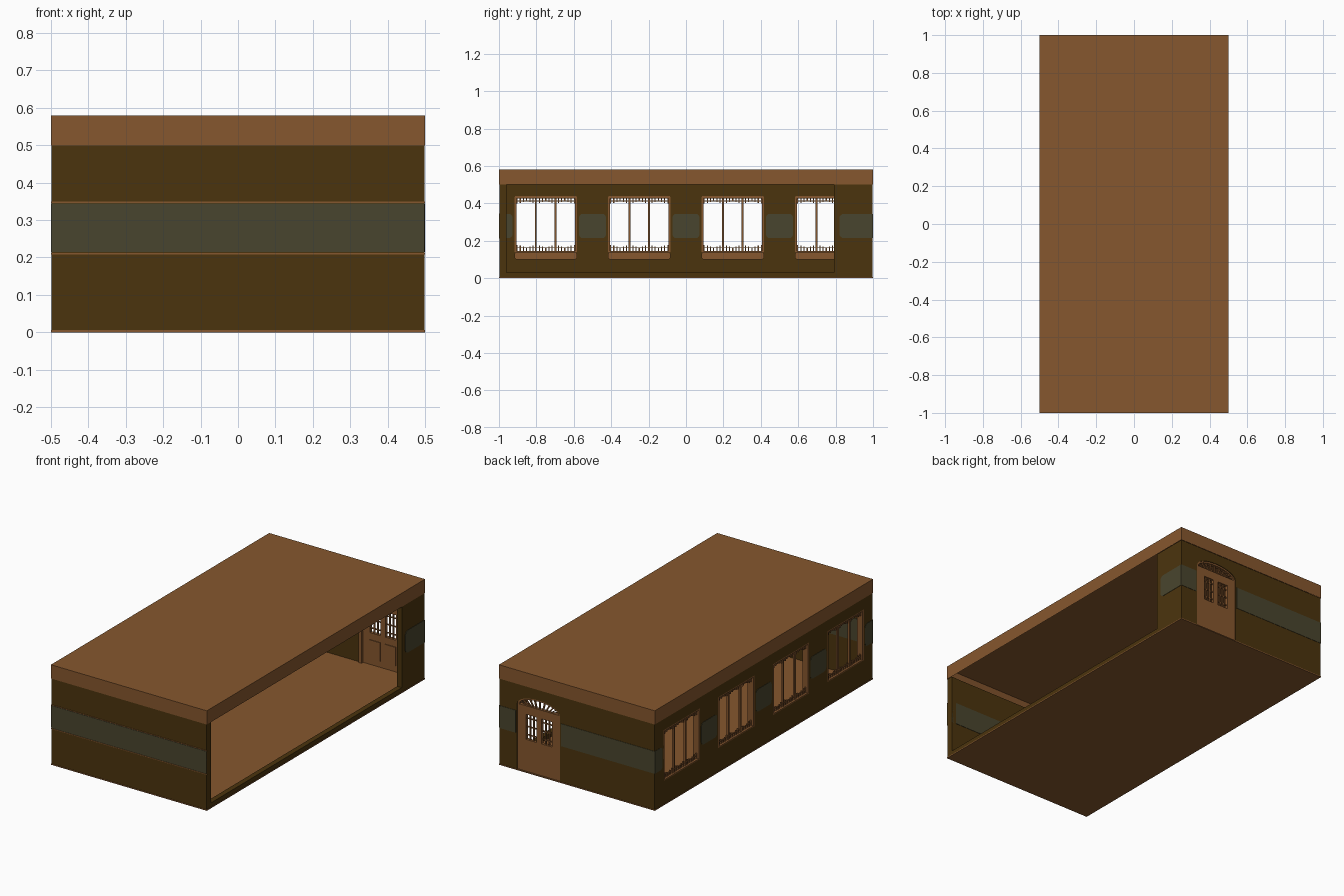
import bpy, bmesh, math

if "Cube" in bpy.data.objects:
    bpy.data.objects.remove(bpy.data.objects["Cube"])

def lin(c):
    c /= 255
    return c / 12.92 if c <= 0.04045 else ((c + 0.055) / 1.055) ** 2.4

def material(name, r, g, b):
    m = bpy.data.materials.new(name)
    m.diffuse_color = (lin(r), lin(g), lin(b), 1)
    m.use_nodes = True
    m.node_tree.nodes["Principled BSDF"].inputs["Base Color"].default_value = m.diffuse_color
    return m

BROWN = material("warm_brown", 134, 87, 46)
OLIVE = material("dark_olive_brown", 75, 52, 13)
GREY = material("grey_olive", 73, 69, 46)

def finish(name, bm, mat):
    bmesh.ops.recalc_face_normals(bm, faces=bm.faces)
    me = bpy.data.meshes.new(name)
    bm.to_mesh(me)
    bm.free()
    me.materials.append(mat)
    ob = bpy.data.objects.new(name, me)
    bpy.context.collection.objects.link(ob)
    return ob

def boxes(name, mat, items):
    """One object from boxes given as (x0, x1, y0, y1, z0, z1)."""
    bm = bmesh.new()
    for x0, x1, y0, y1, z0, z1 in items:
        vs = bmesh.ops.create_cube(bm, size=1)["verts"]
        for v in vs:
            v.co = (x0 if v.co.x < 0 else x1, y0 if v.co.y < 0 else y1, z0 if v.co.z < 0 else z1)
    return finish(name, bm, mat)

def prism(name, mat, pts, axis, a, b):
    """Extrude a 2D outline (side, z) along x or y from a to b."""
    bm = bmesh.new()
    loops = [[bm.verts.new((d, s, z) if axis == "x" else (s, d, z)) for s, z in pts] for d in (a, b)]
    bm.faces.new(loops[0])
    bm.faces.new(loops[1])
    n = len(pts)
    for i in range(n):
        j = (i + 1) % n
        bm.faces.new((loops[0][i], loops[0][j], loops[1][j], loops[1][i]))
    return finish(name, bm, mat)

def rounded(s0, s1, z0, z1, r0, r1):
    """Rectangle with corner radius r0 on its low side and r1 on its high side."""
    out = []
    for cx, cz, r, start in ((s1 - r1, z1 - r1, r1, 0), (s0 + r0, z1 - r0, r0, 90),
                             (s0 + r0, z0 + r0, r0, 180), (s1 - r1, z0 + r1, r1, 270)):
        for k in range(5 if r else 1):
            t = math.radians(start + k * 22.5)
            out.append((cx + r * math.cos(t), cz + r * math.sin(t)))
    return out

X, Y, T, TOP = 0.498, 0.998, 0.03, 0.5   # outer wall planes, thickness, wall top
XI, YI, B = X - T, Y - T, 0.004
WIN = (-0.75, -0.25, 0.25, 0.75)
HW, WZ0, WZ1 = 0.165, 0.14, 0.435        # window half width and height range
DC, DH, DZ = 0.248, 0.137, 0.385         # door centre, half width, spring height

# floor plate and hollow roof with fascia
boxes("floor", BROWN, [(-0.5, 0.5, -1, 1, 0, 0.006)])
bm = bmesh.new()
for v in bmesh.ops.create_cube(bm, size=1)["verts"]:
    v.co = (v.co.x, v.co.y * 2, 0.54 + v.co.z * 0.08)
under = min(bm.faces, key=lambda f: f.calc_center_median().z)
bmesh.ops.inset_region(bm, faces=[under], thickness=0.03)
for v in under.verts:
    v.co.z = 0.55
finish("roof", bm, BROWN)

# front wall, and right wall with its wide opening
boxes("front_wall", OLIVE, [(-X, X, -Y, -0.962, B, TOP)])
boxes("right_wall", OLIVE, [(XI, X, -Y, -0.96, B, TOP), (XI, X, 0.79, Y, B, TOP),
                            (XI, X, -0.96, 0.79, B, 0.03)])

# left wall with four window holes
edges = [-Y] + [c + s * HW for c in WIN for s in (-1, 1)] + [Y]
wall = [(-X, -XI, -Y, Y, B, WZ0), (-X, -XI, -Y, Y, WZ1, TOP)]
wall += [(-X, -XI, edges[i], edges[i + 1], WZ0, WZ1) for i in range(0, 10, 2)]
boxes("left_wall", OLIVE, wall)

# back wall with arched doorway
arch = [(DC - DH * math.cos(math.pi * k / 12), DZ + 0.055 * math.sin(math.pi * k / 12)) for k in range(13)]
outline = [(-X, B), (DC - DH, B)] + arch + [(DC + DH, B), (X, B), (X, TOP), (-X, TOP)]
prism("back_wall", OLIVE, outline, "y", YI, Y)

# stripe plates on both faces of every wall
Z0, Z1 = 0.214, 0.344
def stripe(name, axis, planes, s0, s1, r0=0, r1=0):
    for i, p in enumerate(planes):
        prism(f"{name}_stripe_{i}", GREY, rounded(s0, s1, Z0, Z1, r0, r1), axis, p - 0.002, p + 0.002)

stripe("front", "y", (-Y, -0.962), -X, X)
stripe("right", "x", (X, XI), 0.82, Y, 0.025, 0)
stripe("back_west", "y", (Y, YI), -X, DC - DH - 0.008)
stripe("back_east", "y", (Y, YI), DC + DH + 0.008, X)
gaps = [-Y] + [c + s * 0.178 for c in WIN for s in (-1, 1)] + [Y]
for i in range(0, 10, 2):
    stripe(f"left_{i // 2}", "x", (-X, -XI), gaps[i], gaps[i + 1],
           0 if i == 0 else 0.02, 0 if i == 8 else 0.02)
boxes("front_stripe_edges", BROWN, [(-0.5, 0.5, -1, -Y, z, z + 0.004) for z in (0.208, 0.345)])

# windows: frame, mullions, cresting and inner sill
for n, c in enumerate(WIN):
    xa, xb = -X, -XI + 0.006
    frame = [(xa, xb, c + s * 0.162 - 0.006, c + s * 0.162 + 0.006, WZ0, WZ1) for s in (-1, 1)]
    frame += [(xa, xb, c - HW, c + HW, WZ1 - 0.008, WZ1 + 0.003),
              (xa, xb, c - HW, c + HW, WZ0 - 0.003, WZ0 + 0.006)]
    boxes(f"window_frame_{n}", BROWN, frame)
    xm = (-X - XI) / 2
    boxes(f"window_mullions_{n}", BROWN,
          [(xm - 0.006, xm + 0.006, c + s * 0.053 - 0.005, c + s * 0.053 + 0.005, WZ0, WZ1) for s in (-1, 1)])
    crest = []
    for k in range(19):
        y = c - 0.153 + k * 0.017
        h = 0.022 + 0.014 * abs(math.cos(math.pi * k / 6))
        crest += [(xm - 0.004, xm + 0.004, y - 0.003, y + 0.003, WZ1 - h, WZ1),
                  (xm - 0.004, xm + 0.004, y - 0.003, y + 0.003, WZ0, WZ0 + h)]
    crest += [(xm - 0.003, xm + 0.003, c - HW, c + HW, z, z + 0.004) for z in (WZ0 + 0.02, WZ1 - 0.024)]
    boxes(f"window_cresting_{n}", BROWN, crest)
    prism(f"window_sill_{n}", BROWN, rounded(c - 0.168, c + 0.168, 0.1, 0.14, 0.015, 0.015),
          "x", -XI - 0.004, -XI + 0.015)

# door leaf with two glazed openings and raised panels
ya, yb = YI + 0.006, Y - 0.004
x0, x1 = DC - DH, DC + DH
wins = [(0.165, 0.232), (0.264, 0.331)]
boxes("door_leaf", BROWN, [
    (x0, x1, ya, yb, B, 0.19), (x0, x1, ya, yb, 0.335, DZ),
    (x0, wins[0][0], ya, yb, 0.19, 0.335), (wins[0][1], wins[1][0], ya, yb, 0.19, 0.335),
    (wins[1][1], x1, ya, yb, 0.19, 0.335)])
boxes("door_panels", BROWN, [(a, b, ya - 0.004, ya, 0.04, 0.15) for a, b in wins])
ym = (ya + yb) / 2
grille = []
for a, b in wins:
    for k in (1, 2):
        x = a + (b - a) * k / 3
        grille.append((x - 0.004, x + 0.004, ym - 0.004, ym + 0.004, 0.19, 0.335))
    grille += [(a, b, ym - 0.003, ym + 0.003, z, z + 0.006) for z in (0.212, 0.26, 0.308)]
boxes("door_grilles", BROWN, grille)

# fanlight above the door
ring = arch + [(DC + (x - DC) * 0.92, DZ + (z - DZ) * 0.82) for x, z in reversed(arch)]
prism("fanlight_arch", BROWN, ring, "y", ya, yb)
for k in range(1, 12):
    t = math.pi * k / 12
    px, pz = DC - DH * 0.95 * math.cos(t), DZ + 0.05 * math.sin(t)
    bx = DC - DH * 0.6 * math.cos(t)
    prism(f"fanlight_bar_{k}", BROWN, [(bx - 0.004, DZ - 0.002), (bx + 0.004, DZ - 0.002),
                                       (px + 0.004, pz), (px - 0.004, pz)], "y", ym - 0.004, ym + 0.004)

# inner door posts
boxes("door_posts", BROWN, [(x - 0.01, x + 0.01, YI - 0.01, YI + 0.01, B, DZ) for x in (x0, x1)])
